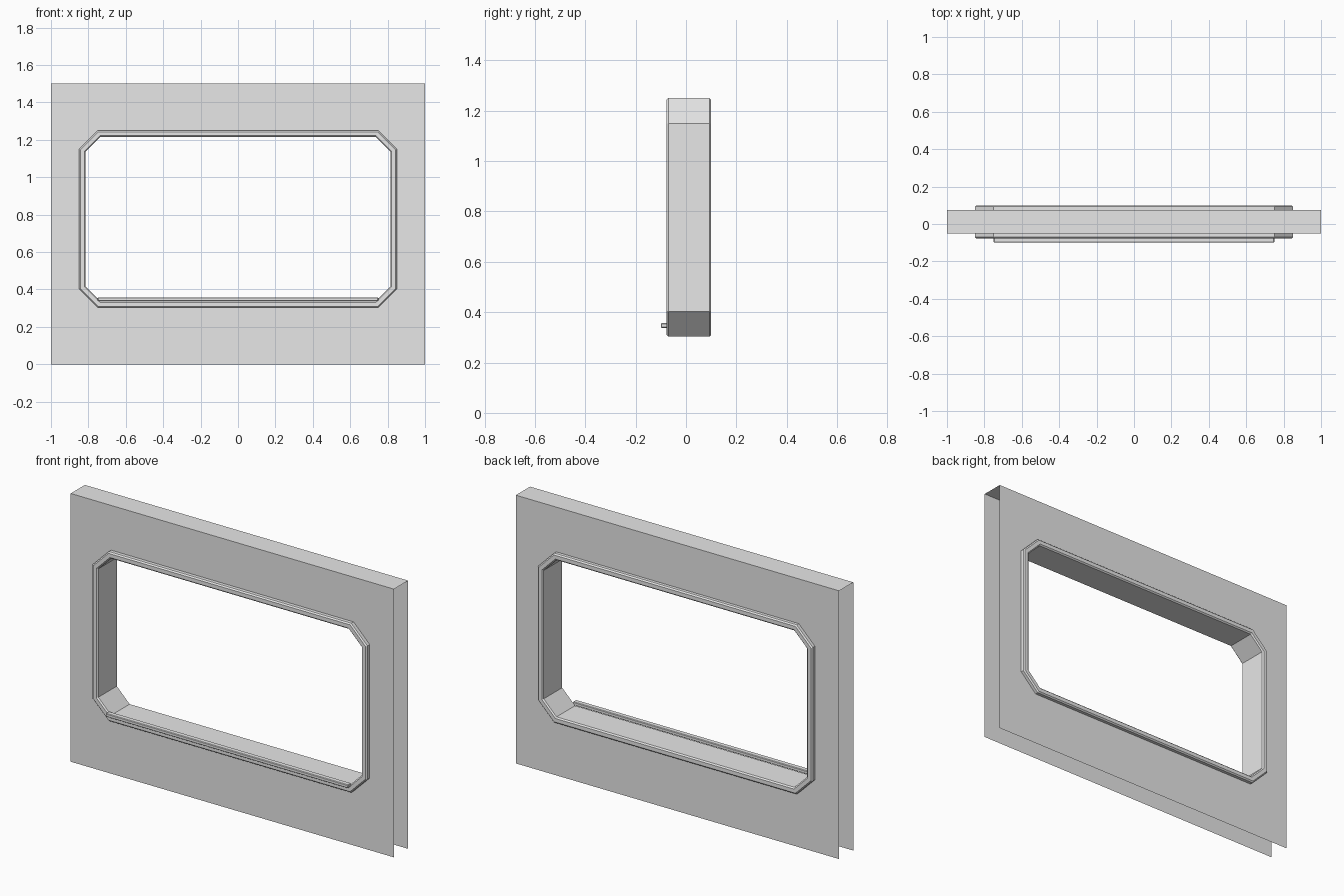
import bpy, bmesh

if "Cube" in bpy.data.objects:
    bpy.data.objects.remove(bpy.data.objects["Cube"])

grey = bpy.data.materials.new("plain grey")
grey.diffuse_color = (0.8, 0.8, 0.8, 1)
grey.use_nodes = True
grey.node_tree.nodes["Principled BSDF"].inputs["Base Color"].default_value = grey.diffuse_color

WALL_Y = (-0.05, 0.075)
FRAME_Y = (-0.077, 0.1)
HX, Z0, Z1, CUT = 0.85, 0.303, 1.25, 0.1


def octagon(inset):
    """Opening outline in (x, z), counter-clockwise, moved inward evenly."""
    x, lo, hi = HX - inset, Z0 + inset, Z1 - inset
    c = CUT - inset * 0.586
    return [(x - c, lo), (x, lo + c), (x, hi - c), (x - c, hi),
            (-x + c, hi), (-x, hi - c), (-x, lo + c), (-x + c, lo)]


def finish(bm, name):
    mesh = bpy.data.meshes.new(name)
    bm.to_mesh(mesh)
    bm.free()
    mesh.materials.append(grey)
    obj = bpy.data.objects.new(name, mesh)
    bpy.context.collection.objects.link(obj)
    return obj


# Wall: two sheets with an opening, closed on top, open at the ends and bottom
bm = bmesh.new()
top_edges = []
for y in WALL_Y:
    outer = [bm.verts.new((x, y, z)) for x, z in ((-1, 0), (1, 0), (1, 1.5), (-1, 1.5))]
    hole = [bm.verts.new((x, y, z)) for x, z in octagon(0.004)]
    # each wall corner joins the matching chamfer of the opening
    corners = [(outer[0], 7, 6), (outer[1], 0, 1), (outer[2], 2, 3), (outer[3], 4, 5)]
    faces = [(outer[0], outer[1], hole[0], hole[7]), (outer[1], outer[2], hole[2], hole[1]),
             (outer[2], outer[3], hole[4], hole[3]), (outer[3], outer[0], hole[6], hole[5])]
    faces += [(c, hole[max(a, b)], hole[min(a, b)]) for c, a, b in corners]
    made = [bm.faces.new(f) for f in faces]
    for f in made:
        f.normal_update()
        if f.normal.y * (1 if y > 0 else -1) < 0:
            f.normal_flip()
    bmesh.ops.dissolve_limit(bm, angle_limit=0.01, verts=[],
                             edges=[e for e in bm.edges if False])
    top_edges += [outer[3], outer[2]]
a, b, c, d = top_edges
bm.faces.new((a, b, d, c))
finish(bm, "wall")

# Window frame: bevelled rectangular section swept around the octagon
B, W = 0.007, 0.035
y0, y1 = FRAME_Y
section = [(0, y0 + B), (B, y0), (W - B, y0), (W, y0 + B),
           (W, y1 - B), (W - B, y1), (B, y1), (0, y1 - B)]
bm = bmesh.new()
rings = [[bm.verts.new((x, y, z)) for x, z in octagon(i)] for i, y in section]
for k, ring in enumerate(rings):
    nxt = rings[(k + 1) % len(rings)]
    for j in range(8):
        m = (j + 1) % 8
        bm.faces.new((ring[j], ring[m], nxt[m], nxt[j]))
bmesh.ops.recalc_face_normals(bm, faces=bm.faces)
finish(bm, "window_frame")

# Slim ledge bar along the front of the frame's lower edge
bm = bmesh.new()
bmesh.ops.create_cube(bm, size=1)
for v in bm.verts:
    v.co = (v.co.x * 1.5, -0.085 + v.co.y * 0.03, 0.347 + v.co.z * 0.019)
bar = finish(bm, "ledge_bar")
bev = bar.modifiers.new("soft edges", "BEVEL")
bev.width = 0.003
bev.segments = 1
